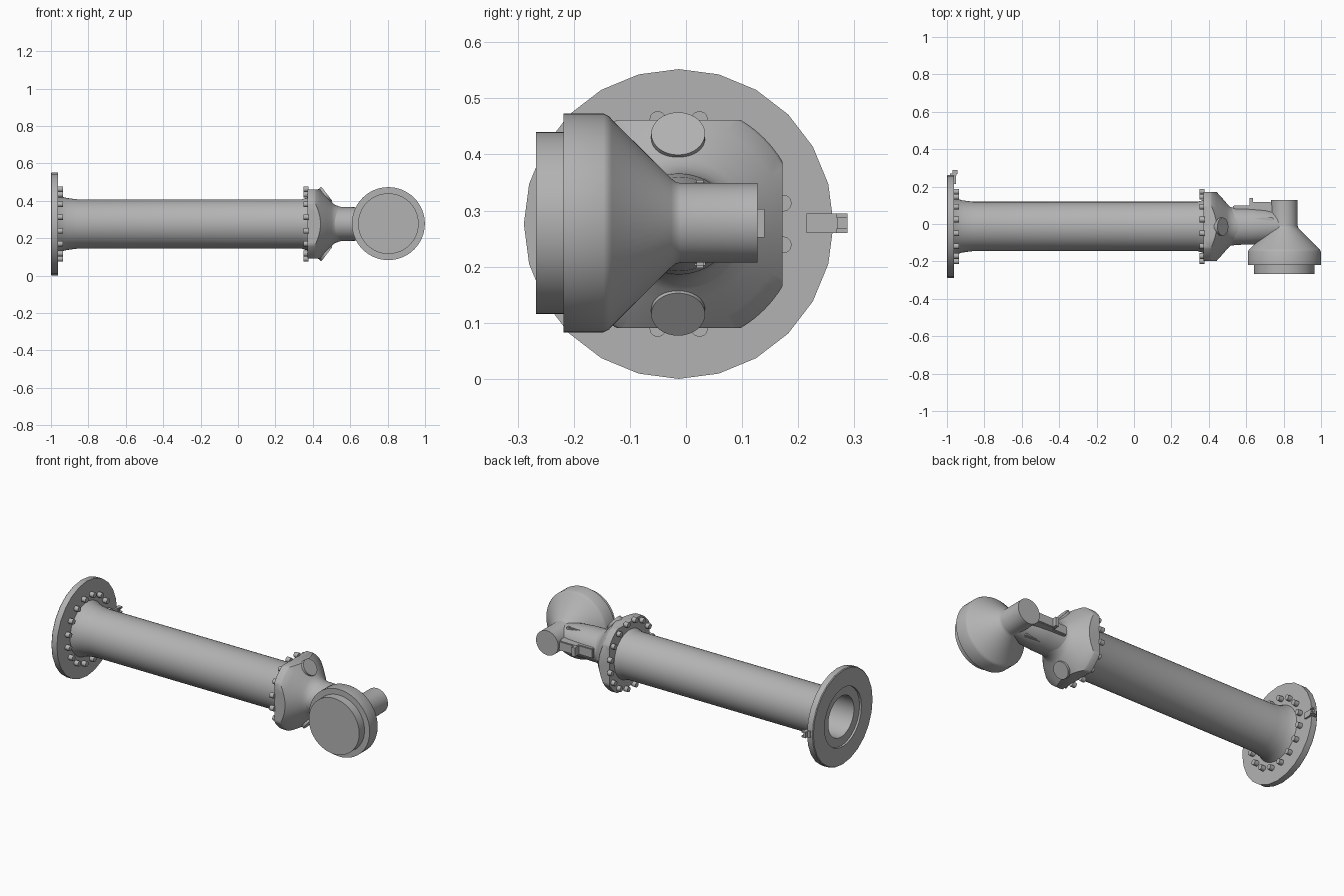
import bpy, bmesh, math
from mathutils import Vector, Matrix

cube = bpy.data.objects.get("Cube")
if cube:
    bpy.data.objects.remove(cube, do_unlink=True)

CY, CZ = -0.013, 0.276          # main pipe axis runs along x
X, Y = Vector((1, 0, 0)), Vector((0, 1, 0))

grey = bpy.data.materials.new("plain grey")
grey.use_nodes = True
COL = (0.45, 0.45, 0.45, 1)
grey.diffuse_color = COL
grey.node_tree.nodes["Principled BSDF"].inputs["Base Color"].default_value = COL


def finish(name, bm, smooth=True):
    bmesh.ops.recalc_face_normals(bm, faces=bm.faces[:])
    me = bpy.data.meshes.new(name)
    bm.to_mesh(me)
    bm.free()
    me.materials.append(grey)
    ob = bpy.data.objects.new(name, me)
    bpy.context.collection.objects.link(ob)
    if smooth:
        bpy.ops.object.select_all(action='DESELECT')
        ob.select_set(True)
        bpy.context.view_layer.objects.active = ob
        bpy.ops.object.shade_smooth_by_angle(angle=math.radians(32))
    return ob


def lathe(bm, profile, origin, axis, seg=48, closed=False):
    """Revolve (distance along axis, radius) points around an axis."""
    rot = axis.to_track_quat('Z', 'Y')
    origin = Vector(origin)
    rings = []
    for t, r in profile:
        rings.append([bm.verts.new(origin + rot @ Vector((
            r * math.cos(2 * math.pi * k / seg), r * math.sin(2 * math.pi * k / seg), t)))
            for k in range(seg)])
    pairs = list(zip(rings, rings[1:]))
    if closed:
        pairs.append((rings[-1], rings[0]))
    for a, b in pairs:
        for k in range(seg):
            n = (k + 1) % seg
            bm.faces.new((a[k], a[n], b[n], b[k]))
    bmesh.ops.remove_doubles(bm, verts=bm.verts[:], dist=1e-5)
    bmesh.ops.dissolve_degenerate(bm, edges=bm.edges[:], dist=1e-6)


def turned(name, profile, origin, axis, seg=48, closed=False):
    bm = bmesh.new()
    lathe(bm, profile, origin, axis, seg, closed)
    return finish(name, bm)


def box(name, xs, ys, zs, bevel=0.0):
    bm = bmesh.new()
    size = [b - a for a, b in (xs, ys, zs)]
    mid = [(a + b) / 2 for a, b in (xs, ys, zs)]
    bmesh.ops.create_cube(bm, size=1, matrix=Matrix.Translation(mid) @ Matrix.Diagonal((*size, 1)))
    if bevel:
        bmesh.ops.bevel(bm, geom=bm.edges[:], offset=bevel, segments=2, affect='EDGES')
    return finish(name, bm, False)


def bolt_ring(name, x0, x1, radius, count=16):
    bm = bmesh.new()
    for k in range(count):
        a = 2 * math.pi * (k + 0.5) / count
        head = [(0, 0), (0, 0.015), (x1 - x0, 0.015), (x1 - x0, 0)]
        lathe(bm, head, (x0, CY + radius * math.cos(a), CZ + radius * math.sin(a)), X, 12)
    return finish(name, bm)


MAIN = (0, CY, CZ)

# Large end flange with a shallow stepped seat around the bore
turned("end_flange", [(-1, 0.17), (-1, 0.272), (-0.996, 0.276), (-0.962, 0.276),
                      (-0.962, 0.125), (-0.988, 0.125), (-0.988, 0.17)], MAIN, X, 24, True)

# Long hollow pipe with a flared foot
turned("main_pipe", [(0.33, 0), (0.33, 0.118), (-0.988, 0.118), (-0.988, 0.145), (-0.962, 0.155),
                     (-0.945, 0.147), (-0.915, 0.139), (-0.86, 0.132), (0.34, 0.132),
                     (0.36, 0.138), (0.375, 0.142), (0.375, 0)], MAIN, X)

bolt_ring("end_flange_bolts", -0.964, -0.936, 0.19)
bolt_ring("joint_bolts", 0.35, 0.376, 0.19)

# Joint plate: a turned body trimmed to a square by four flat cuts
bm = bmesh.new()
lathe(bm, [(0.372, 0), (0.372, 0.216), (0.408, 0.216), (0.416, 0.212), (0.442, 0.184),
           (0.48, 0.142), (0.5, 0.118), (0.515, 0.104), (0.54, 0.094), (0.56, 0.09), (0.56, 0)],
      MAIN, X, 64)
for d in (Y, -Y, Vector((0, 0, 1)), Vector((0, 0, -1))):
    cut = bmesh.ops.bisect_plane(bm, geom=bm.verts[:] + bm.edges[:] + bm.faces[:],
                                 plane_co=Vector(MAIN) + d * 0.185, plane_no=d, clear_outer=True)
    edges = [e for e in cut["geom_cut"] if isinstance(e, bmesh.types.BMEdge)]
    bmesh.ops.edgeloop_fill(bm, edges=edges)
finish("joint_plate", bm)

# Neck joining the plate to the cross body
neck = turned("neck", [(0.5, 0), (0.5, 0.098), (0.55, 0.091), (0.62, 0.09), (0.7, 0.084),
                       (0.8, 0.064), (0.8, 0)], MAIN, X)
for v in neck.data.vertices:
    v.co.y = CY + (v.co.y - CY) * 1.08

# Slanted plugs above and below
for label, side in (("upper", 1), ("lower", -1)):
    axis = Vector((0.79, 0, 0.61 * side)).normalized()
    turned(label + "_plug", [(-0.12, 0), (-0.12, 0.048), (0, 0.048), (0, 0)],
           (0.475, -0.014, CZ + 0.161 * side), axis, 32)

# Cross body: rear stub, cone, drum and front cap
turned("cross_body", [(0.127, 0), (0.127, 0.071), (-0.01, 0.071), (-0.018, 0.073), (-0.026, 0.079),
                      (-0.132, 0.184), (-0.137, 0.19), (-0.147, 0.195), (-0.218, 0.195),
                      (-0.218, 0.162), (-0.267, 0.162), (-0.267, 0)], (0.804, 0, CZ + 0.002), Y, 64)

# Bracket on the back of the neck
box("neck_bracket_plate", (0.53, 0.75), (0.04, 0.1), (0.25, 0.305), 0.004)
box("neck_bracket_step", (0.62, 0.735), (0.08, 0.118), (0.25, 0.305), 0.004)
box("neck_bracket_tab", (0.617, 0.637), (0.09, 0.14), (0.252, 0.303))
for label, z in (("upper", CZ + 0.066), ("lower", CZ - 0.066)):
    box(label + "_neck_rib", (0.64, 0.745), (0.015, 0.035), (z - 0.012, z + 0.012), 0.004)

# Small clip on the rim of the end flange
box("clip_base", (-0.964, -0.952), (0.215, 0.27), (0.26, 0.295))
box("clip_outer_arm", (-0.985, -0.95), (0.258, 0.27), (0.26, 0.295))
for label, z in (("upper", 0.291), ("lower", 0.264)):
    box(label + "_clip_jaw", (-0.97, -0.943), (0.268, 0.288), (z - 0.004, z + 0.004))
box("clip_bridge", (-0.97, -0.958), (0.268, 0.288), (0.264, 0.291))
